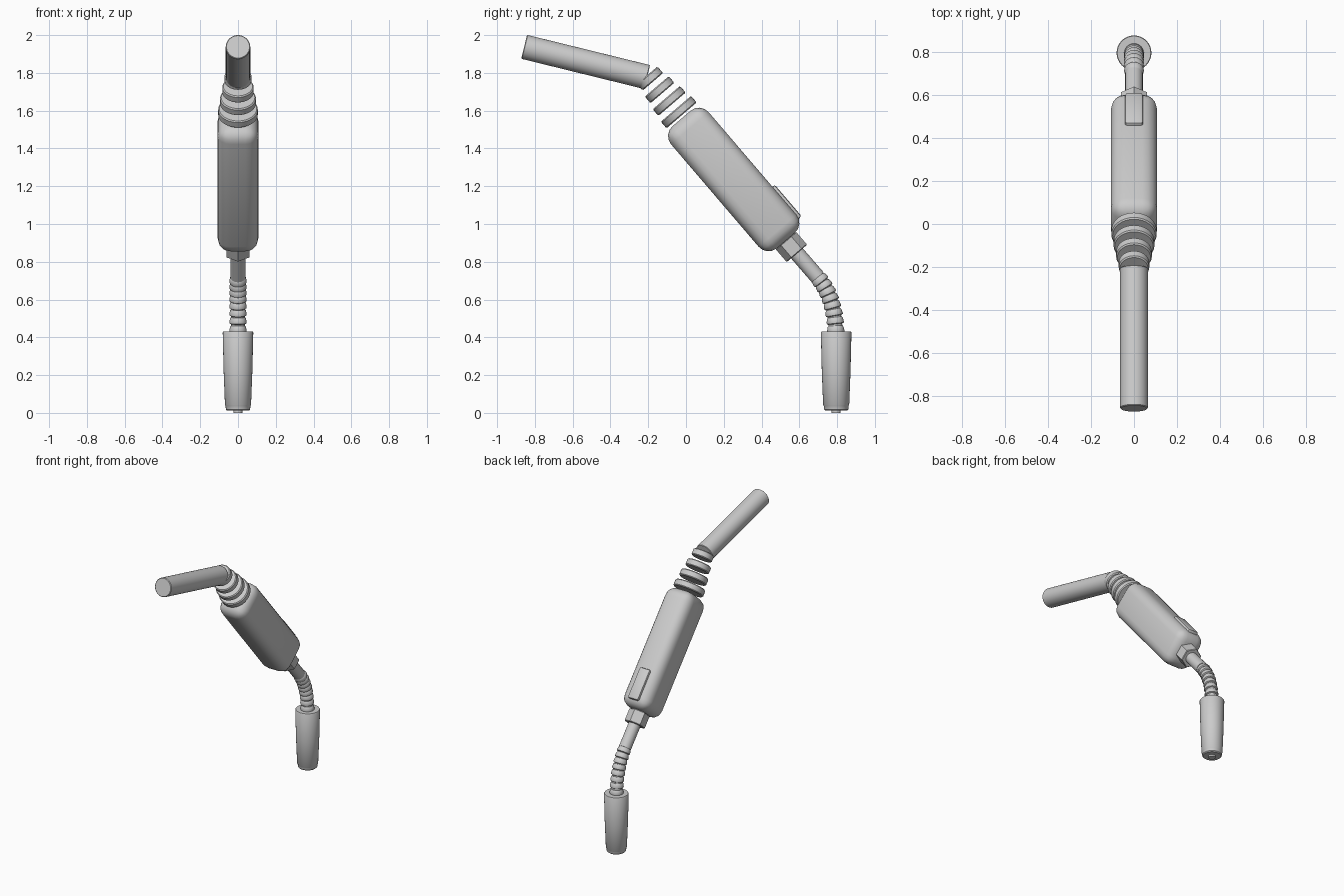
import bpy, bmesh, math
from mathutils import Vector, Matrix

cube = bpy.data.objects.get("Cube")
if cube:
    bpy.data.objects.remove(cube, do_unlink=True)

grey = bpy.data.materials.new("light_grey")
grey.use_nodes = True
grey.diffuse_color = (0.6, 0.6, 0.6, 1)
grey.node_tree.nodes["Principled BSDF"].inputs["Base Color"].default_value = (0.6, 0.6, 0.6, 1)

# Tilted frame of the grip: UP runs along it, OUT points to its button side
UP = Vector((0, -0.65, 0.76)).normalized()
OUT = Vector((0, 0.76, 0.65)).normalized()
AXIS_OUT = 0.995


def on_grip(along, out=AXIS_OUT):
    return UP * along + OUT * out


def frame(origin, axis):
    z = Vector(axis).normalized()
    x = Vector((1, 0, 0))
    m = Matrix((x, z.cross(x), z)).transposed().to_4x4()
    m.translation = origin
    return m


def finish(name, bm, matrix, angle=35):
    bmesh.ops.recalc_face_normals(bm, faces=bm.faces)
    mesh = bpy.data.meshes.new(name)
    bm.to_mesh(mesh)
    bm.free()
    mesh.materials.append(grey)
    mesh.shade_smooth()
    mesh.set_sharp_from_angle(angle=math.radians(angle))
    obj = bpy.data.objects.new(name, mesh)
    obj.matrix_world = matrix
    bpy.context.collection.objects.link(obj)
    return obj


def lathe(name, profile, origin, axis, sides=32):
    """Turn (radius, height) points around the axis and cap both ends."""
    bm = bmesh.new()
    rings = []
    for r, h in profile:
        turns = [math.tau * i / sides for i in range(sides)]
        rings.append([bm.verts.new((r * math.sin(a), r * math.cos(a), h)) for a in turns])
    for low, high in zip(rings, rings[1:]):
        for i in range(sides):
            j = (i + 1) % sides
            bm.faces.new((low[i], low[j], high[j], high[i]))
    bm.faces.new(rings[0])
    bm.faces.new(rings[-1])
    return finish(name, bm, frame(origin, axis))


def disc(name, r, thick, origin, axis, edge=0.006, sides=32):
    h = thick / 2
    profile = [(r - edge, -h), (r, -h + edge), (r, h - edge), (r - edge, h)]
    return lathe(name, profile, origin, axis, sides)


def rounded_box(name, size, bevel, origin, segments=4):
    bm = bmesh.new()
    bmesh.ops.create_cube(bm, size=1)
    bmesh.ops.scale(bm, vec=size, verts=bm.verts)
    bmesh.ops.bevel(bm, geom=bm.edges[:], offset=bevel, segments=segments,
                    profile=0.5, affect='EDGES')
    return finish(name, bm, frame(origin, UP))


# Nozzle tube
tip, root = Vector((0, -0.857, 1.938)), Vector((0, -0.206, 1.778))
length = (tip - root).length
lathe("nozzle", [(0.062, 0), (0.065, 0.003), (0.065, length - 0.004), (0.061, length)],
      root, tip - root)

# Separate tapering neck rings
for i, radius in enumerate((0.105, 0.095, 0.083, 0.071)):
    disc(f"neck_ring_{i + 1}", radius, 0.046, on_grip(1.235 + 0.078 * i, 1.006), UP)

# Grip body and its button
rounded_box("grip_body", (0.215, 0.262, 0.85), 0.068, on_grip(0.775))
rounded_box("button", (0.084, 0.04, 0.22), 0.012, on_grip(0.503, 1.122), 2)

# Hexagonal collar below the grip
disc("hex_collar", 0.071, 0.09, on_grip(0.305), UP, 0.004, 6)

# Hose: straight run, then a bend down to the connector
bend = [Vector((0, 0.697, 0.718)), Vector((0, 0.792, 0.609)), Vector((0, 0.793, 0.42))]


def bend_point(t):
    return bend[0] * (1 - t) ** 2 + bend[1] * 2 * t * (1 - t) + bend[2] * t * t


def bend_tangent(t):
    return (bend[1] - bend[0]) * (1 - t) + (bend[2] - bend[1]) * t


start = on_grip(0.30)
lathe("hose", [(0.041, 0), (0.041, (bend[0] - start).length)], start, bend[0] - start, 24)

bm = bmesh.new()
steps, sides = 16, 24
core = []
for k in range(steps + 1):
    m = frame(bend_point(k / steps), bend_tangent(k / steps))
    core.append([bm.verts.new(m @ Vector((0.036 * math.cos(a), 0.036 * math.sin(a), 0)))
                 for a in (math.tau * i / sides for i in range(sides))])
for a, b in zip(core, core[1:]):
    for i in range(sides):
        j = (i + 1) % sides
        bm.faces.new((a[i], a[j], b[j], b[i]))
finish("hose_bend", bm, Matrix())

# Strain relief ribs along the bend
ribs = 8
for i in range(ribs):
    t = (i + 0.5) / ribs
    lathe(f"hose_rib_{i + 1}", [(0.037, -0.018), (0.042, -0.012), (0.046, 0.008),
                                (0.045, 0.014), (0.038, 0.018)],
          bend_point(t), bend_tangent(t), 24)

# Connector with a tapered shell, end lip and centre pin
foot = Vector((0, 0.795, 0))
lathe("connector", [(0.058, 0.012), (0.064, 0.018), (0.066, 0.038), (0.069, 0.042),
                    (0.076, 0.22), (0.081, 0.425), (0.078, 0.43)], foot, (0, 0, 1))
lathe("connector_pin", [(0.024, 0), (0.024, 0.03)], foot, (0, 0, 1), 16)
